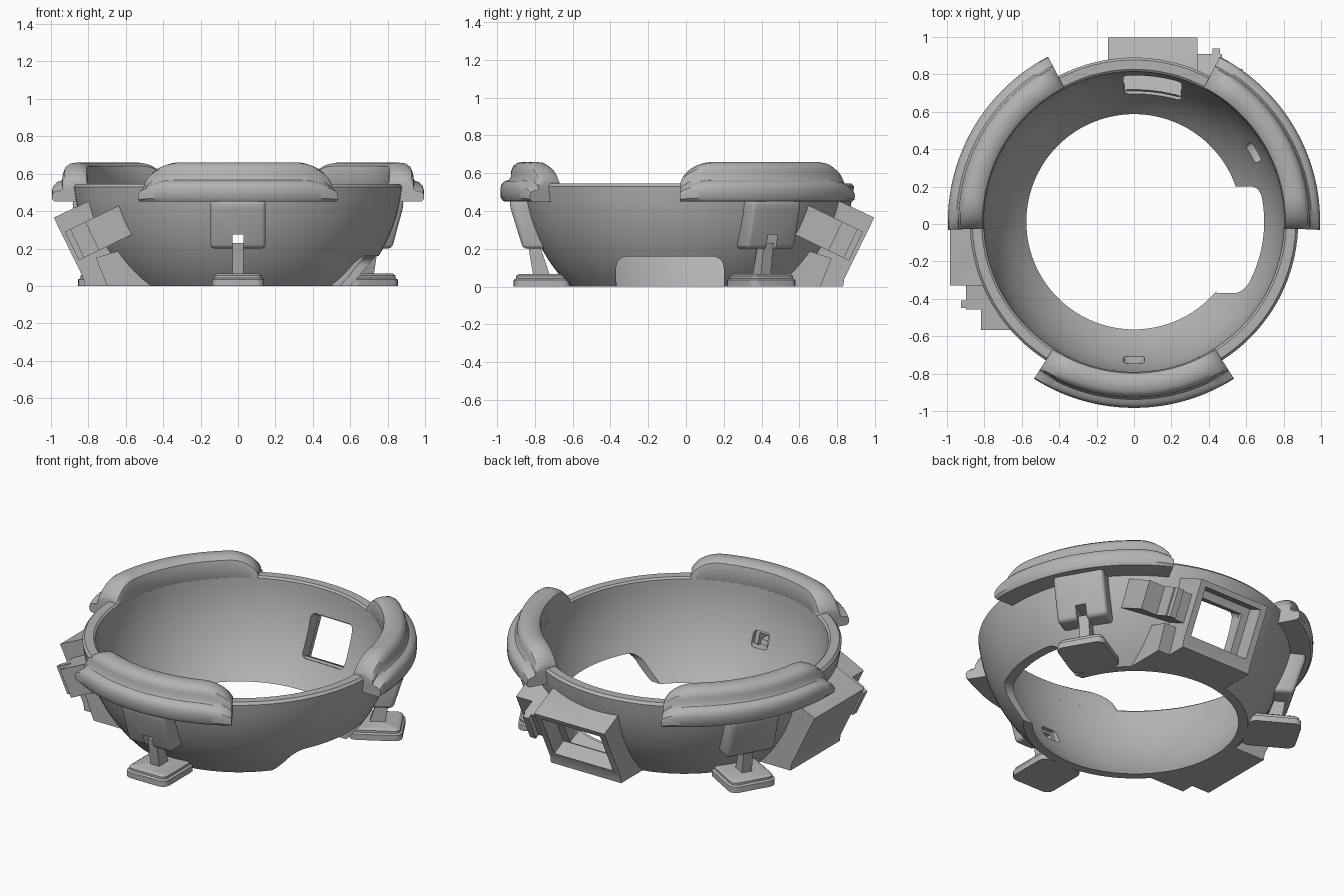
import bpy
import bmesh
from math import sin, cos, radians, sqrt
from mathutils import Matrix, Vector

if "Cube" in bpy.data.objects:
    bpy.data.objects.remove(bpy.data.objects["Cube"])

grey = bpy.data.materials.new("plain_grey")
grey.use_nodes = True
COLOUR = (0.45, 0.45, 0.45, 1)
grey.diffuse_color = COLOUR
grey.node_tree.nodes["Principled BSDF"].inputs["Base Color"].default_value = COLOUR

CENTRE = Matrix.Translation((0, 0.012, 0))


def finish(name, bm, frame=CENTRE):
    bm.transform(frame)
    bmesh.ops.recalc_face_normals(bm, faces=bm.faces)
    mesh = bpy.data.meshes.new(name)
    bm.to_mesh(mesh)
    bm.free()
    mesh.materials.append(grey)
    ob = bpy.data.objects.new(name, mesh)
    bpy.context.collection.objects.link(ob)
    return ob


def activate(ob):
    bpy.ops.object.select_all(action='DESELECT')
    ob.select_set(True)
    bpy.context.view_layer.objects.active = ob


def smooth(ob):
    activate(ob)
    bpy.ops.object.shade_smooth_by_angle(angle=radians(35))


def bevel(ob, width, segments=3):
    mod = ob.modifiers.new("round", 'BEVEL')
    mod.width, mod.segments = width, segments
    mod.limit_method, mod.angle_limit = 'ANGLE', radians(40)
    activate(ob)
    bpy.ops.object.modifier_apply(modifier=mod.name)
    return ob


def cut(ob, cutter):
    mod = ob.modifiers.new("cut", 'BOOLEAN')
    mod.operation, mod.solver, mod.object = 'DIFFERENCE', 'EXACT', cutter
    activate(ob)
    bpy.ops.object.modifier_apply(modifier=mod.name)
    bpy.data.objects.remove(cutter)


def box(name, size, frame):
    bm = bmesh.new()
    bmesh.ops.create_cube(bm, size=1)
    bm.transform(Matrix.Diagonal((*size, 1)))
    return finish(name, bm, frame)


def prism(name, outline, low, high, frame):
    """Outline in radius and height, extruded sideways."""
    bm = bmesh.new()
    face = bm.faces.new([bm.verts.new((r, low, z)) for r, z in outline])
    ext = bmesh.ops.extrude_face_region(bm, geom=[face])["geom"]
    bmesh.ops.translate(bm, vec=(0, high - low, 0),
                        verts=[v for v in ext if isinstance(v, bmesh.types.BMVert)])
    return finish(name, bm, frame)


def skin(name, rings, closed):
    """Bridge matching cross-sections."""
    bm = bmesh.new()
    rows = [[bm.verts.new(p) for p in ring] for ring in rings]
    n = len(rows[0])
    for i in range(len(rows) if closed else len(rows) - 1):
        a, b = rows[i], rows[(i + 1) % len(rows)]
        for j in range(n):
            bm.faces.new((a[j], a[(j + 1) % n], b[(j + 1) % n], b[j]))
    if not closed:
        bm.faces.new(rows[0])
        bm.faces.new(rows[-1])
    return finish(name, bm)


def polar(r, angle, z):
    return (r * cos(angle), r * sin(angle), z)


def inner_radius(z, radius=0.803):
    return sqrt(radius ** 2 - (z - 0.56) ** 2)


def outer_radius(z):
    return sqrt(0.882 ** 2 - (z - 0.62) ** 2)


# Bowl-shaped ring
RIM = 0.545
heights = [RIM * i / 14 for i in range(15)]
profile = [(outer_radius(z), z) for z in heights]
profile[-1:] = [(0.878, 0.53), (0.865, RIM), (0.815, RIM), (0.803, 0.535)]
profile += [(inner_radius(z), z) for z in reversed(heights[:-1])]
SIDES = 120
shell = skin("bowl_ring", [[polar(r, radians(360 * i / SIDES), z) for r, z in profile]
                           for i in range(SIDES)], True)

# Openings in the lower edge
opening = box("opening", (0.7, 0.57, 0.32), Matrix.Translation((0.75, -0.085, 0)))
cut(shell, bevel(opening, 0.06, 5))
notch = box("notch", (0.6, 0.3, 0.13), CENTRE @ Matrix.Rotation(radians(215), 4, 'Z')
            @ Matrix.Translation((0.7, 0, 0)))
cut(shell, bevel(notch, 0.04, 4))

# Grip pads, brackets, struts and feet, three times around
PAD = [(0.84, 0.45), (0.803, 0.52), (0.803, 0.61), (0.81, 0.64), (0.835, 0.657),
       (0.87, 0.66), (0.905, 0.655), (0.928, 0.638), (0.938, 0.61), (0.94, 0.58),
       (0.95, 0.565), (0.975, 0.556), (0.99, 0.54), (0.995, 0.515), (0.993, 0.47),
       (0.98, 0.452), (0.96, 0.45)]
BRACKET = [(0.82, 0.46), (0.948, 0.46), (0.94, 0.41), (0.875, 0.2), (0.75, 0.2), (0.82, 0.4)]
STRUT = [(0.79, 0.23), (0.85, 0.23), (0.82, 0.05), (0.73, 0.05)]
HALF, FLAT = 32.5, 21

for place, angle in (("front", -90), ("left", 30), ("right", 150)):
    turn = CENTRE @ Matrix.Rotation(radians(angle), 4, 'Z')

    rings = []
    for i in range(-32, 33):
        t = HALF * sin(radians(90 * i / 32))
        over = max(0, abs(t) - FLAT) / (HALF + 0.5 - FLAT)
        top = 0.33 + 0.67 * sqrt(1 - over ** 2)
        rings.append([polar(r, radians(angle + t), 0.45 + (z - 0.45) * top) for r, z in PAD])
    smooth(skin(place + "_grip_pad", rings, False))

    bracket = bevel(prism(place + "_bracket", BRACKET, -0.148, 0.148, turn), 0.022)
    cut(bracket, box("slot", (0.5, 0.06, 0.075), turn @ Matrix.Translation((0.85, 0, 0.237))))
    smooth(bracket)
    hole = box("hole", (0.16, 0.11, 0.09), turn @ Matrix.Translation((0.74, 0, 0.25)))
    cut(shell, bevel(hole, 0.02))

    prism(place + "_strut", STRUT, -0.03, 0.03, turn)

    # Foot: slab with a stepped, chamfered top
    rings = []
    for inset, z in ((0, 0), (0, 0.035), (0.012, 0.042), (0.012, 0.055), (0.028, 0.066)):
        ring = []
        for k in range(4):
            sx, sy = ((1, 1), (-1, 1), (-1, -1), (1, -1))[k]
            for s in range(5):
                a = radians(90 * k + 22.5 * s)
                local = Vector((0.775 + sx * 0.105 + (0.045 - inset) * cos(a),
                                sy * 0.095 + (0.045 - inset) * sin(a), z))
                ring.append(Matrix.Rotation(radians(angle), 4, 'Z') @ local)
        rings.append(ring)
    smooth(skin(place + "_foot", rings, False))

# Tilted window housings with a side clip
HOUSING = [(0.985, 0.365), (0.805, 0.45), (0.5, 0.45), (0.45, 0), (0.82, 0), (0.826, 0.04)]
TILT = Matrix.Translation((0.906, 0.1, 0.205)) @ Matrix.Rotation(radians(25.8), 4, 'Y')
BACK = CENTRE @ Matrix(((0, 1, 0, 0), (1, 0, 0, 0), (0, 0, 1, 0), (0, 0, 0, 1)))
SIDE = CENTRE @ Matrix.Rotation(radians(180), 4, 'Z')


def trim_inside(ob):
    """Remove whatever reaches into the bowl."""
    levels = [-0.1 + 0.04 * i for i in range(17)]
    bm = bmesh.new()
    rows = [[bm.verts.new(polar(inner_radius(z, 0.82), radians(6 * i), z)) for i in range(60)]
            for z in levels]
    for a, b in zip(rows, rows[1:]):
        for i in range(60):
            j = (i + 1) % 60
            bm.faces.new((a[i], a[j], b[j], b[i]))
    bm.faces.new(rows[0])
    bm.faces.new(rows[-1])
    cut(ob, finish("inside", bm))


for place, frame in (("back", BACK), ("right", SIDE)):
    tilted = frame @ TILT

    def tilted_box(name, size, spot):
        return box(name, size, tilted @ Matrix.Translation(spot))

    housing = prism(place + "_window_housing", HOUSING, -0.14, 0.34, frame)
    trim_inside(housing)
    cut(housing, tilted_box("recess", (0.2, 0.4, 0.29), (0, 0, 0)))
    cut(housing, tilted_box("window", (0.8, 0.31, 0.24), (-0.2, 0, -0.02)))
    smooth(housing)
    window = tilted_box("window", (0.5, 0.31, 0.26), (-0.2, 0, -0.025))
    cut(shell, bevel(window, 0.03))

    # Clip: block, upright tab and wedge reaching down to the base
    block = tilted_box(place + "_clip_block", (0.3, 0.16, 0.17), (-0.2, 0.29, 0))
    trim_inside(block)
    tab = tilted_box(place + "_clip_tab", (0.14, 0.04, 0.17), (-0.09, 0.34, 0))
    wedge = tilted_box(place + "_clip_wedge", (0.24, 0.16, 0.17), (-0.26, 0.4, 0))
    trim_inside(wedge)
    gusset = prism(place + "_clip_gusset", [(0.45, 0), (0.7, 0), (0.76, 0.15), (0.6, 0.2)],
                   0.3, 0.42, frame)
    trim_inside(gusset)

smooth(shell)
